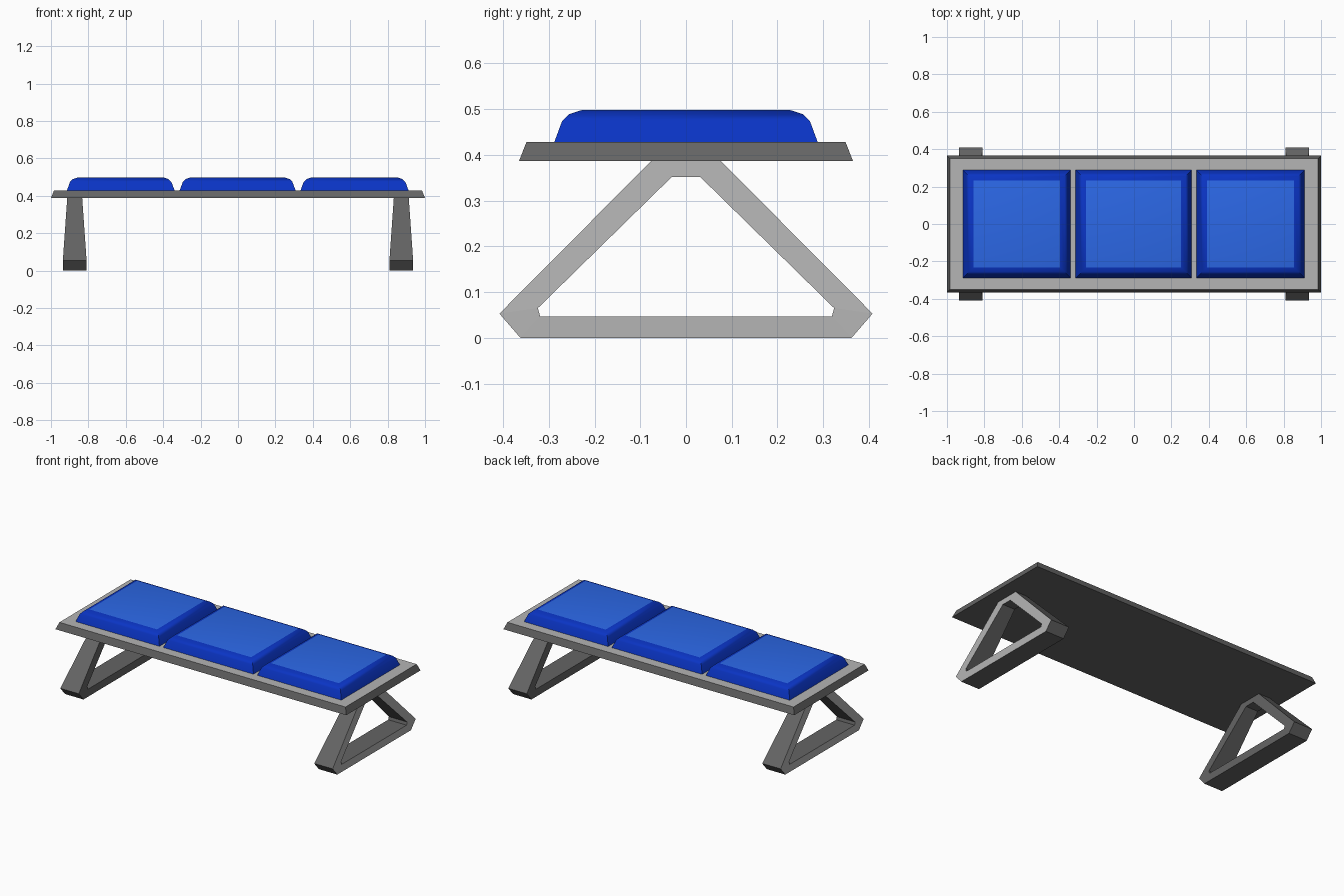
import bpy, bmesh

if "Cube" in bpy.data.objects:
    bpy.data.objects.remove(bpy.data.objects["Cube"])


def material(name, rgb):
    m = bpy.data.materials.new(name)
    m.diffuse_color = (*rgb, 1)
    m.use_nodes = True
    m.node_tree.nodes["Principled BSDF"].inputs["Base Color"].default_value = m.diffuse_color
    return m


DARK_GREY = material("dark grey metal", (0.128, 0.128, 0.128))
LIGHT_GREY = material("light grey panel", (0.46, 0.46, 0.46))
DEEP_BLUE = material("deep blue piping", (0.003, 0.034, 0.55))
LIGHT_BLUE = material("light blue upholstery", (0.026, 0.145, 0.84))


def finish(bm, name, mats, is_second, smooth=False):
    """Make the object; faces that pass the rule get the second material."""
    bmesh.ops.recalc_face_normals(bm, faces=bm.faces)
    for f in bm.faces:
        f.smooth = smooth
        f.material_index = int(is_second(f))
    me = bpy.data.meshes.new(name)
    bm.to_mesh(me)
    bm.free()
    for m in mats:
        me.materials.append(m)
    ob = bpy.data.objects.new(name, me)
    bpy.context.collection.objects.link(ob)
    return ob


def stacked_box(name, x0, x1, hy, layers, mats, smooth=False):
    """Rectangular rings, each layer given as (inset, z), capped at both ends."""
    bm = bmesh.new()
    rings = []
    for inset, z in layers:
        a, b, h = x0 + inset, x1 - inset, hy - inset
        rings.append([bm.verts.new((x, y, z))
                      for x, y in ((a, -h), (b, -h), (b, h), (a, h))])
    for lo, hi in zip(rings, rings[1:]):
        for i in range(4):
            j = (i + 1) % 4
            bm.faces.new((lo[i], lo[j], hi[j], hi[i]))
    bm.faces.new(rings[0][::-1])
    bm.faces.new(rings[-1])
    return finish(bm, name, mats, lambda f: f.normal.z > 0.97, smooth)


def leg(name, cx):
    """Triangular loop frame, thinner in x towards the top, light on its outer face."""
    outer = [(0.362, 0), (0.408, 0.053), (0.075, 0.388)]
    inner = [(0.319, 0.047), (0.324, 0.065), (0.031, 0.352)]

    def mirrored(half):
        return half + [(-y, z) for y, z in reversed(half)]

    def half_width(z):
        return 0.0635 - 0.0235 * max(0, z - 0.053) / 0.335

    bm = bmesh.new()

    def ring(points, side):
        return [bm.verts.new((cx + side * half_width(z), y, z)) for y, z in points]

    o, n = mirrored(outer), mirrored(inner)
    loops = [ring(o, -1), ring(o, 1), ring(n, 1), ring(n, -1)]
    for a, b in zip(loops, loops[1:] + loops[:1]):
        for i in range(6):
            j = (i + 1) % 6
            bm.faces.new((a[i], a[j], b[j], b[i]))
    side = 1 if cx > 0 else -1
    return finish(bm, name, [DARK_GREY, LIGHT_GREY], lambda f: f.normal.x * side > 0.8)


# bench slab with bevelled sides and light top
stacked_box("bench_slab", -1, 1, 0.365, [(0, 0.387), (0.016, 0.428)],
            [DARK_GREY, LIGHT_GREY])

# two leg frames
leg("left_leg", -0.873)
leg("right_leg", 0.873)

# three seat cushions with rounded deep blue rims
RIM = [(0, 0.428), (0.017, 0.474), (0.032, 0.489), (0.056, 0.497), (0.06, 0.498)]
for label, x0, x1 in (("left", -0.915, -0.339), ("middle", -0.312, 0.308),
                      ("right", 0.334, 0.912)):
    ob = stacked_box(label + "_cushion", x0, x1, 0.288, RIM, [DEEP_BLUE, LIGHT_BLUE], True)
    bpy.ops.object.select_all(action='DESELECT')
    bpy.context.view_layer.objects.active = ob
    ob.select_set(True)
    bpy.ops.object.shade_smooth_by_angle(angle=0.75)
